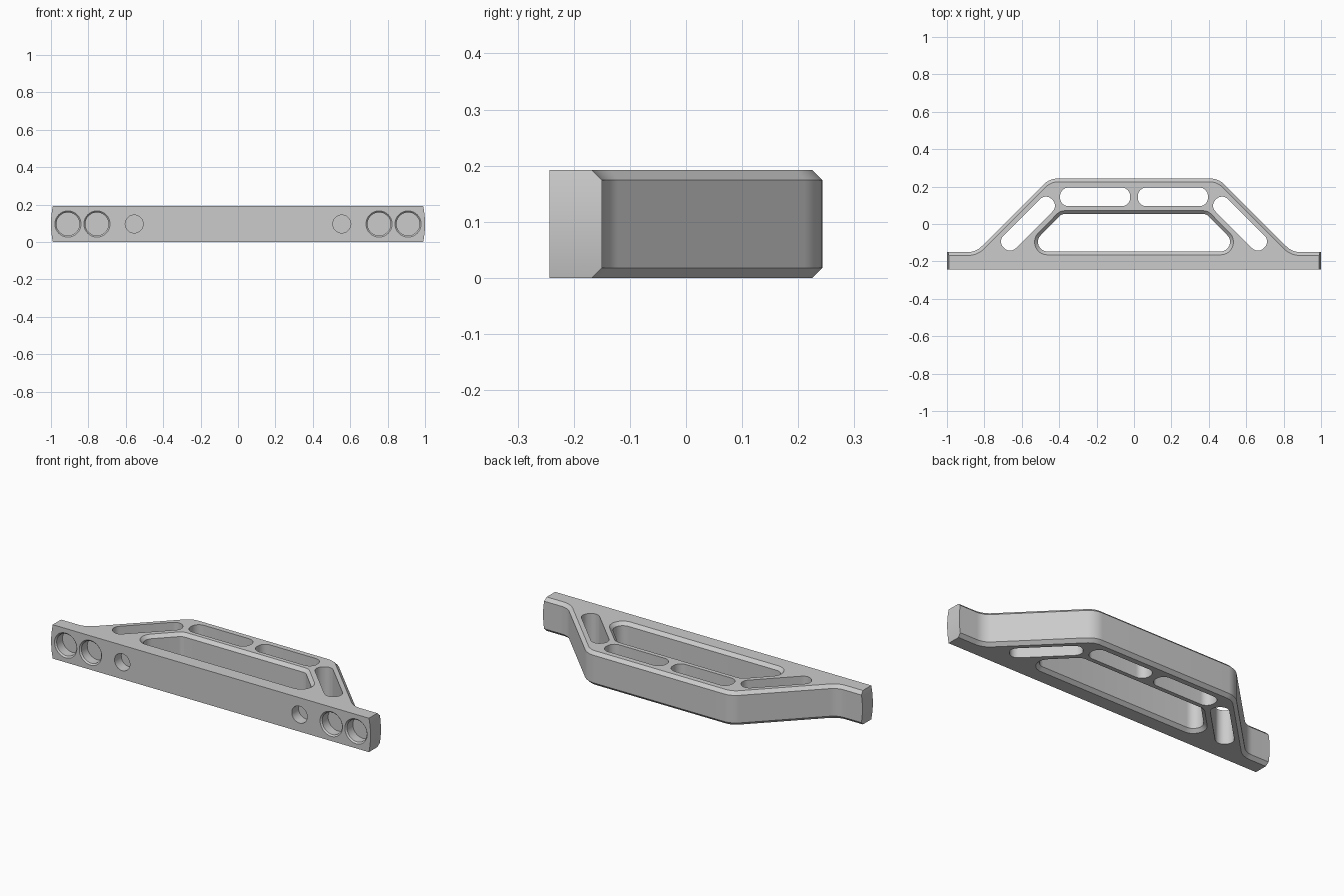
import bpy, math
from mathutils import Vector

if "Cube" in bpy.data.objects:
    bpy.data.objects.remove(bpy.data.objects["Cube"])

H = 0.192        # height of the bracket
CH = 0.018       # chamfer size
FRONT = -0.243
BACK = 0.243

grey = bpy.data.materials.new("plain_grey")
grey.use_nodes = True
colour = (0.6, 0.6, 0.6, 1)
grey.diffuse_color = colour
grey.node_tree.nodes["Principled BSDF"].inputs["Base Color"].default_value = colour


def rounded(corners, steps=10):
    """Polygon from (x, y, radius) corners, each corner filleted by an arc."""
    out = []
    n = len(corners)
    for i, (x, y, r) in enumerate(corners):
        p = Vector((x, y))
        if r == 0:
            out.append(p)
            continue
        a = (Vector(corners[i - 1][:2]) - p).normalized()
        b = (Vector(corners[(i + 1) % n][:2]) - p).normalized()
        half = a.angle(b) / 2
        centre = p + (a + b).normalized() * r / math.sin(half)
        start = p + a * r / math.tan(half) - centre
        end = p + b * r / math.tan(half) - centre
        turn = math.atan2(start.x * end.y - start.y * end.x, start.dot(end))
        for k in range(steps + 1):
            t = turn * k / steps
            c, s = math.cos(t), math.sin(t)
            out.append(centre + Vector((start.x * c - start.y * s,
                                        start.x * s + start.y * c)))
    return out


def inset(poly, d):
    """Move a counter-clockwise outline inwards by d (outwards if negative)."""
    out = []
    for i, p in enumerate(poly):
        e1 = (p - poly[i - 1]).normalized()
        e2 = (poly[(i + 1) % len(poly)] - p).normalized()
        n1, n2 = Vector((-e1.y, e1.x)), Vector((-e2.y, e2.x))
        out.append(p + (n1 + n2) * d / (1 + n1.dot(n2)))
    return out


def loft(name, rings):
    """Closed solid through a stack of equally long rings."""
    n = len(rings[0])
    verts = [v for ring in rings for v in ring]
    faces = [tuple(reversed(range(n))), tuple(range(len(verts) - n, len(verts)))]
    for j in range(len(rings) - 1):
        for i in range(n):
            k = (i + 1) % n
            faces.append((j * n + i, j * n + k, (j + 1) * n + k, (j + 1) * n + i))
    mesh = bpy.data.meshes.new(name)
    mesh.from_pydata(verts, [], faces)
    obj = bpy.data.objects.new(name, mesh)
    bpy.context.collection.objects.link(obj)
    mesh.materials.append(grey)
    return obj


def prism(name, layers):
    """Solid from (outline, z) layers."""
    return loft(name, [[(p.x, p.y, z) for p in poly] for poly, z in layers])


def slot(name, centre, length, width, angle):
    """Upright cutter with rounded ends."""
    l, w, r = length / 2, width / 2, width * 0.46
    poly = rounded([(-l, -w, r), (l, -w, r), (l, w, r), (-l, w, r)])
    c, s = math.cos(angle), math.sin(angle)
    poly = [Vector((centre[0] + p.x * c - p.y * s,
                    centre[1] + p.x * s + p.y * c)) for p in poly]
    return prism(name, [(poly, -0.1), (poly, H + 0.1)])


def bore(name, x, profile, sides=40):
    """Round cutter along y from (radius, y) steps."""
    angles = [math.tau * i / sides for i in range(sides)]
    return loft(name, [[(x + r * math.sin(a), y, H / 2 + r * math.cos(a))
                        for a in angles] for r, y in profile])


# Body: arched outline with chamfered top and bottom, oversized at front and ends
half = [(1.1, FRONT - 0.1, 0), (1.1, -0.15, 0), (0.845, -0.15, 0.1), (0.452, BACK, 0.11)]
outline = rounded(half + [(-x, y, r) for x, y, r in reversed(half)])
small = inset(outline, CH)
body = prism("bracket", [(small, 0), (outline, CH), (outline, H - CH), (small, H)])

# Trim: flat front and gently bowed ends
bow = [-1.2 + 2.4 * k / 16 for k in range(17)]
side = [(1 - 0.01 * t * t, H / 2 * (1 + t)) for t in bow]
section = side + [(-x, z) for x, z in reversed(side)]
trim = loft("trim", [[(x, y, z) for x, z in section] for y in (BACK + 0.1, FRONT)])

# Central window, flared at both rims
window = rounded([(0.585, -0.147, 0.051), (0.387, 0.053, 0.04),
                  (-0.387, 0.053, 0.04), (-0.585, -0.147, 0.051)])
flare = 0.05
wide = inset(window, -CH - flare)
cutters = [prism("window_cut", [(wide, -flare), (window, CH),
                                (window, H - CH), (wide, H + flare)])]

# Slots and blind front holes, mirrored left and right
for s in (1, -1):
    cutters.append(slot("back_slot", (s * 0.208, 0.145), 0.375, 0.1, 0))
    cutters.append(slot("diagonal_slot", (s * 0.567, 0.002), 0.365, 0.094, -s * math.pi / 4))
    for x in (0.909, 0.754):
        cutters.append(bore("large_hole", s * x, [(0.07, FRONT - 0.05), (0.07, FRONT),
                                                  (0.062, FRONT + 0.008),
                                                  (0.062, FRONT + 0.06)]))
    cutters.append(bore("small_hole", s * 0.555, [(0.048, FRONT - 0.05),
                                                  (0.048, FRONT + 0.06)]))

bpy.context.view_layer.objects.active = body
for cutter in [trim] + cutters:
    mod = body.modifiers.new("cut", 'BOOLEAN')
    mod.operation = 'INTERSECT' if cutter is trim else 'DIFFERENCE'
    mod.solver = 'EXACT'
    mod.object = cutter
    bpy.ops.object.modifier_apply(modifier=mod.name)
    bpy.data.objects.remove(cutter)

bpy.ops.object.select_all(action='DESELECT')
body.select_set(True)
bpy.ops.object.shade_smooth_by_angle(angle=math.radians(25))
